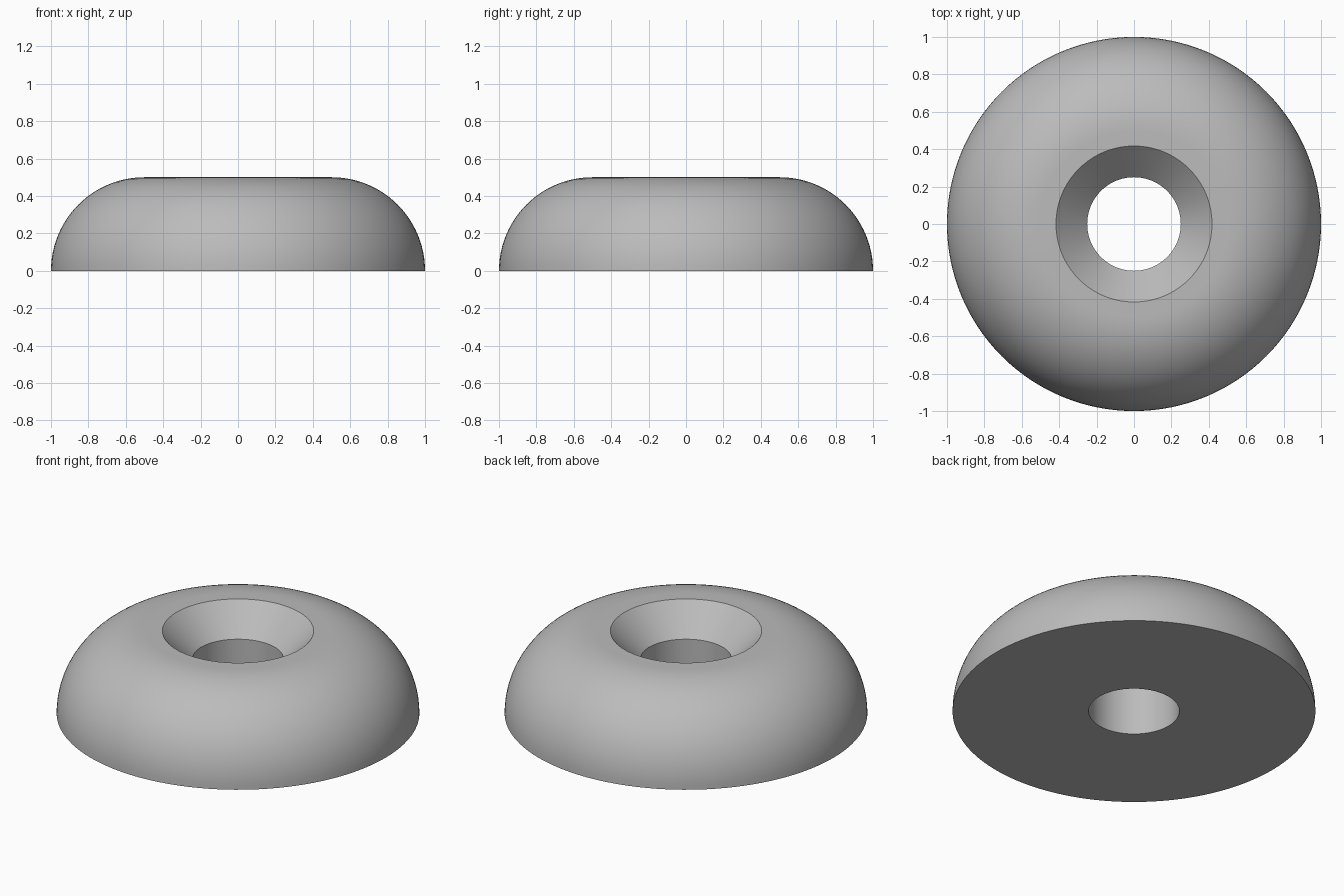
import bpy
import bmesh
from math import sin, cos, pi, radians

cube = bpy.data.objects.get("Cube")
if cube:
    bpy.data.objects.remove(cube, do_unlink=True)

SEGMENTS = 128
ARC_STEPS = 24
HEIGHT = 0.5
HOLE = 0.25
RIM = 0.417

# Plain grey material
grey = bpy.data.materials.new("plain_grey")
grey.use_nodes = True
colour = (0.5, 0.5, 0.5, 1)
grey.diffuse_color = colour
grey.node_tree.nodes["Principled BSDF"].inputs["Base Color"].default_value = colour

# Half section: bore, countersink, flat crown, quarter-round side, flat base
profile = [(HOLE, 0), (HOLE, HEIGHT - (RIM - HOLE)), (RIM, HEIGHT)]
for i in range(ARC_STEPS + 1):
    a = pi / 2 * (1 - i / ARC_STEPS)
    profile.append((0.5 + HEIGHT * cos(a), HEIGHT * sin(a)))

# Revolve the closed section around z
bm = bmesh.new()
rings = []
for s in range(SEGMENTS):
    t = 2 * pi * s / SEGMENTS
    rings.append([bm.verts.new((r * cos(t), r * sin(t), z)) for r, z in profile])
for s, ring in enumerate(rings):
    following = rings[(s + 1) % SEGMENTS]
    for i in range(len(profile)):
        j = (i + 1) % len(profile)
        bm.faces.new((ring[i], ring[j], following[j], following[i]))
bmesh.ops.recalc_face_normals(bm, faces=bm.faces)

mesh = bpy.data.meshes.new("round_foot")
bm.to_mesh(mesh)
bm.free()
mesh.materials.append(grey)
foot = bpy.data.objects.new("round_foot", mesh)
bpy.context.collection.objects.link(foot)

# Smooth curves, crisp rims
bpy.ops.object.select_all(action="DESELECT")
foot.select_set(True)
bpy.context.view_layer.objects.active = foot
bpy.ops.object.shade_smooth_by_angle(angle=radians(30))
